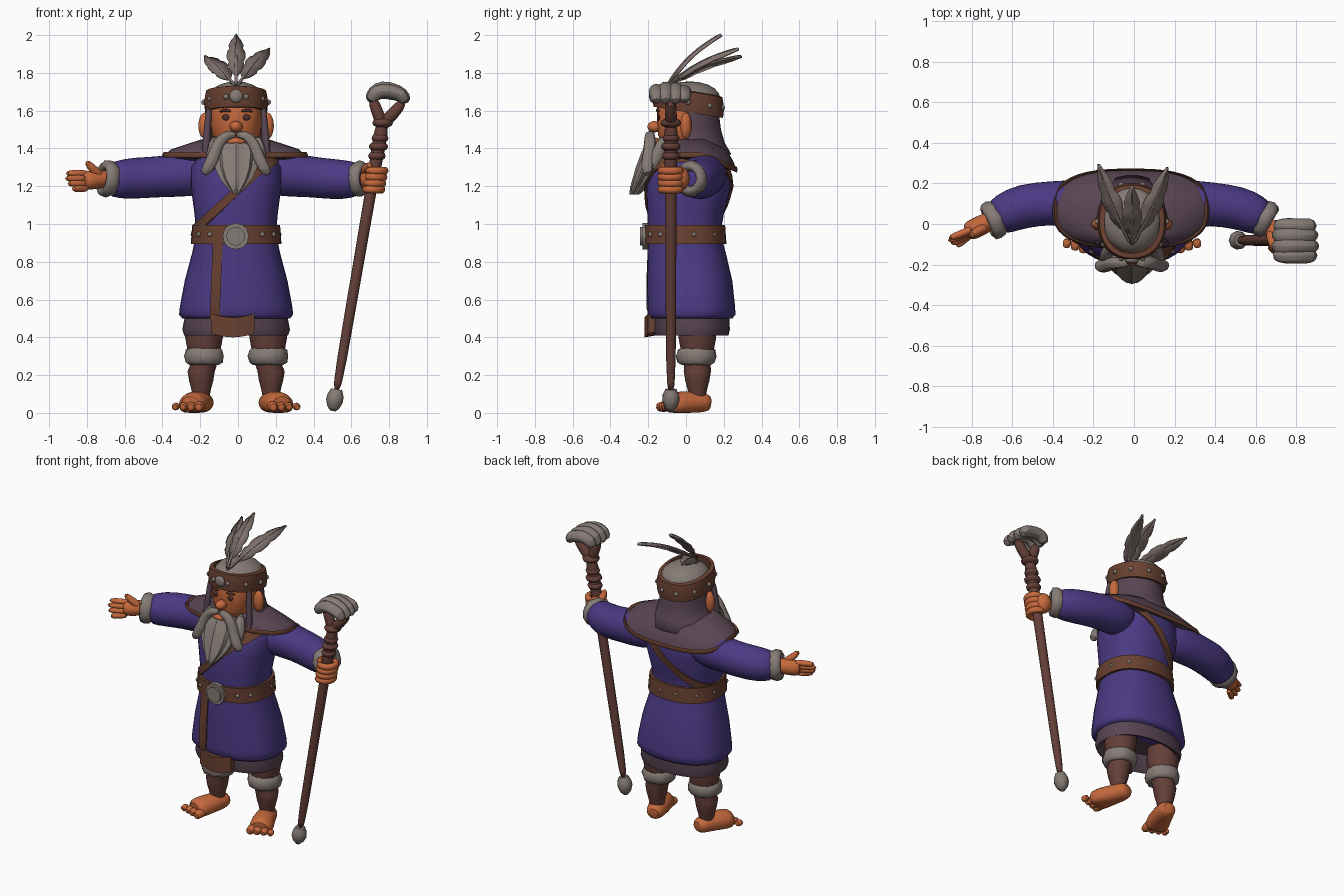
import bpy, bmesh, math, random
from mathutils import Vector

random.seed(4)
if "Cube" in bpy.data.objects:
    bpy.data.objects.remove(bpy.data.objects["Cube"], do_unlink=True)
CX = -0.01  # body centre line


def material(name, r, g, b):
    m = bpy.data.materials.new(name)
    m.use_nodes = True
    m.diffuse_color = (r, g, b, 1)
    node = next(n for n in m.node_tree.nodes if n.type == "BSDF_PRINCIPLED")
    node.inputs["Base Color"].default_value = (r, g, b, 1)
    node.inputs["Roughness"].default_value = 0.8
    return m


PURPLE = material("purple cloth", 0.07, 0.042, 0.23)
PLUM = material("plum cloth", 0.1, 0.06, 0.085)
LEATHER = material("brown leather", 0.14, 0.052, 0.03)
WOOD = material("dark red wood", 0.13, 0.05, 0.04)
SKIN = material("orange skin", 0.56, 0.14, 0.045)
GREY = material("warm grey", 0.24, 0.2, 0.18)
FEATHER = material("feather grey", 0.22, 0.17, 0.155)
DARK = material("dark eye brown", 0.08, 0.03, 0.025)


def finish(ob, name, mat, angle=50, sub=0):
    ob.name = name
    ob.data.materials.append(mat)
    if sub:
        ob.modifiers.new("Subdivision", "SUBSURF").levels = sub
        ob.modifiers[-1].render_levels = sub
    bpy.ops.object.select_all(action="DESELECT")
    ob.select_set(True)
    bpy.context.view_layer.objects.active = ob
    if angle:
        bpy.ops.object.shade_smooth_by_angle(angle=math.radians(angle))
    return ob


def loft(name, rings, mat, close=False, cap=True, around=True, angle=50, sub=0):
    """Skin a row of equal cross-sections."""
    bm = bmesh.new()
    rows = [[bm.verts.new(p) for p in ring] for ring in rings]
    pairs = list(zip(rows, rows[1:])) + ([(rows[-1], rows[0])] if close else [])
    n = len(rows[0])
    for a, b in pairs:
        for i in range(n if around else n - 1):
            j = (i + 1) % n
            bm.faces.new((a[i], a[j], b[j], b[i]))
    if cap and around and not close:
        bm.faces.new(rows[0])
        bm.faces.new(rows[-1])
    bmesh.ops.recalc_face_normals(bm, faces=bm.faces)
    mesh = bpy.data.meshes.new(name)
    bm.to_mesh(mesh)
    bm.free()
    ob = bpy.data.objects.new(name, mesh)
    bpy.context.collection.objects.link(ob)
    return finish(ob, name, mat, angle, sub)


def tube(name, pts, radii, mat, n=12, flat=1, jitter=0, floor=False, angle=60, sub=1):
    pts = [Vector(p) for p in pts]
    span = pts[-1] - pts[0]
    ref = Vector((0, 1, 0)) if abs(span.z) > 0.7 * span.length else Vector((0, 0, 1))
    rings = []
    for i, p in enumerate(pts):
        t = (pts[min(i + 1, len(pts) - 1)] - pts[max(i - 1, 0)]).normalized()
        u = t.cross(ref).normalized()
        v = u.cross(t)
        ring = []
        for k in range(n):
            a = math.tau * k / n
            r = radii[i] * (1 + random.uniform(-jitter, jitter))
            q = p + u * r * math.cos(a) + v * r * flat * math.sin(a)
            if floor:
                q.z = max(q.z, 0)
            ring.append(q)
        rings.append(ring)
    return loft(name, rings, mat, angle=angle, sub=sub)


def ball(name, loc, scale, mat, seg=20):
    bpy.ops.mesh.primitive_uv_sphere_add(segments=seg, ring_count=seg // 2, location=loc)
    bpy.context.object.scale = scale
    return finish(bpy.context.object, name, mat, 60)


def ring_band(name, loc, axis, major, minor, mat, stretch=1.4):
    rot = Vector(axis).to_track_quat("Z", "Y").to_euler()
    bpy.ops.mesh.primitive_torus_add(location=loc, rotation=rot, major_radius=major,
                                     minor_radius=minor, major_segments=24, minor_segments=8)
    ob = bpy.context.object
    ob.scale = (1, 1, stretch)
    for v in ob.data.vertices:
        v.co *= random.uniform(0.96, 1.04)
    return finish(ob, name, mat, 70)


def oval(z, rx, front, back, p=2.3, n=32, cx=CX):
    cy, ry = (front + back) / 2, (back - front) / 2
    def bend(c):
        return math.copysign(abs(c) ** (2 / p), c)
    return [Vector((cx + rx * bend(math.cos(math.tau * k / n)),
                    cy + ry * bend(math.sin(math.tau * k / n)), z)) for k in range(n)]


# Robe: rows of height, half width, front y, back y
ROBE = [(.5, .285, -.19, .245), (.52, .302, -.205, .262), (.56, .298, -.205, .26),
        (.7, .272, -.207, .245), (.85, .232, -.203, .21), (.95, .212, -.2, .182),
        (1.05, .22, -.205, .2), (1.2, .24, -.21, .24), (1.3, .24, -.19, .235),
        (1.38, .18, -.14, .2), (1.43, .1, -.08, .14)]


def robe_size(z):
    for a, b in zip(ROBE, ROBE[1:]):
        if z <= b[0]:
            f = max(0, (z - a[0]) / (b[0] - a[0]))
            return [a[i] + f * (b[i] - a[i]) for i in (1, 2, 3)]
    return ROBE[-1][1:]


def wrap(name, height_at, half, thick, mat):
    """Band that follows the robe surface at a height depending on x."""
    rings = []
    for k in range(32):
        z = 1.1
        for _ in range(12):
            z = 0.5 * z + 0.5 * height_at(oval(z, *robe_size(z))[k].x)
        ring = []
        for dz, grow in ((half, 0), (half, thick), (-half, thick), (-half, 0)):
            rx, f, b = robe_size(z + dz)
            ring.append(oval(z + dz, rx + grow, f - grow, b + grow)[k])
        rings.append(ring)
    return loft(name, rings, mat, close=True, angle=40)


loft("robe", [oval(*row) for row in ROBE], PURPLE, angle=60)
loft("under_skirt", [oval(.5, .2, -.1, .16), oval(.42, .25, -.15, .2), oval(.41, .275, -.165, .225),
                     oval(.44, .285, -.175, .232), oval(.52, .27, -.17, .23)], PLUM)
wrap("belt", lambda x: .945, .05, .017, LEATHER)
wrap("shoulder_strap", lambda x: 1.0 + .95 * (x + .19), .028, .012, LEATHER)
for k in (1, 4, 7, 9, 12, 15, 19, 21, 27, 29):
    rx, f, b = robe_size(.945)
    ball("belt_stud", oval(.945, rx + .018, f - .018, b + .018)[k], (.014, .014, .014), GREY, 8)
for r, y in ((.07, -.215), (.05, -.228)):
    bpy.ops.mesh.primitive_cylinder_add(vertices=12, radius=r, depth=.03, location=(-.012, y, .935),
                                        rotation=(math.pi / 2, 0, 0))
    finish(bpy.context.object, "buckle", GREY, 30)


# Hanging strap and the flap at its foot
def front_y(z, x):
    rx, f, b = robe_size(z)
    return (f + b) / 2 - (b - f) / 2 * (1 - (abs(x - CX) / rx) ** 2.3) ** (1 / 2.3)


rings = []
for i in range(9):
    z = .9 - .05 * i
    x = -.108 - .002 * i
    y = front_y(z, x)
    rings.append([(x + dx, y + dy, z) for dx, dy in ((-.026, 0), (-.026, -.014), (.026, -.014), (.026, 0))])
loft("hanging_strap", rings, LEATHER, angle=30)
rings = []
for i in range(9):
    t = i / 8
    x = -.142 + .23 * t
    bow = .02 * math.sin(math.pi * t)
    rings.append([(x, -.16, .43 - bow), (x, -.2 - bow, .42 - bow), (x, -.2 - bow, .525 - bow),
                  (x, -.16, .53 - bow)])
loft("strap_flap", rings, LEATHER, angle=40)

# Mantle with trim, and hood
def mantle_ring(rx, front, back, lift):
    ring = oval(0, rx, front, back, 2.7, 40, CX - .005)
    for p in ring:
        p.z = 1.365 + lift - .45 * max(0, p.y - .09)
    return ring


edge = mantle_ring(.37, -.115, .265, 0)
loft("mantle", [mantle_ring(.3, -.07, .22, -.02), edge, mantle_ring(.34, -.11, .255, .03),
                mantle_ring(.25, -.1, .235, .06), mantle_ring(.17, -.09, .21, .085)], PLUM, angle=70)
loft("mantle_trim", [[p + Vector((p.x * c, (p.y - .08) * c, s)) for c, s in
                      ((.02, -.014), (.045, 0), (.02, .016), (-.03, 0))] for p in edge],
     LEATHER, close=True, angle=80)
hood = []
for z, rx, back in ((1.66, .158, .18), (1.58, .158, .175), (1.5, .162, .185), (1.43, .18, .205), (1.37, .24, .24)):
    hood.append([(CX + rx * math.cos(a), .01 + (back - .01) * math.sin(a), z)
                 for a in [math.pi * k / 20 for k in range(21)]])
ob = loft("hood", hood, PLUM, around=False, angle=70)
ob.modifiers.new("Thickness", "SOLIDIFY").thickness = .015

# Head, headband and face
loft("head", [oval(1.41, .09, -.12, .1), oval(1.47, .128, -.148, .14), oval(1.55, .136, -.153, .15),
              oval(1.63, .14, -.153, .155), oval(1.7, .12, -.12, .13)], SKIN, angle=70)
ball("hair_cap", (CX, .02, 1.665), (.148, .162, .09), GREY)
band = []
for p in oval(0, 1, -1, 1, 2.2, 36, 0):
    ring = []
    for dz, g in ((-.055, -.01), (-.055, .008), (0, .014), (.055, .004), (.06, -.02)):
        x, y = p.x * (.156 + g), .012 + p.y * (.176 + g)
        ring.append((CX + x, y, 1.648 - .16 * y + dz))
    band.append(ring)
loft("headband", band, LEATHER, close=True, angle=40)
for a in range(0, 360, 36):
    c, s = math.cos(math.radians(a)), math.sin(math.radians(a))
    ball("headband_stud", (CX + .17 * c, .012 + .19 * s, 1.645 - .03 * s), (.015, .015, .015), GREY, 8)
ball("headband_medallion", (CX, -.178, 1.678), (.036, .018, .036), GREY, 12)
ball("nose", (CX, -.165, 1.515), (.034, .04, .03), SKIN)
ball("lower_lip", (CX, -.17, 1.437), (.055, .035, .022), SKIN)
for s in (-1, 1):
    ball("ear", (CX + s * .165, .0, 1.52), (.035, .03, .07), SKIN)
    ball("eye", (CX + s * .054, -.145, 1.565), (.021, .009, .017), DARK, 12)
    tube("eyebrow", [(CX + s * .025, -.15, 1.595), (CX + s * .055, -.153, 1.606), (CX + s * .09, -.143, 1.594)],
         [.008, .011, .007], DARK, 8)
    tube("hood_strand", [(CX + s * .142, -.07, 1.64), (CX + s * .152, -.085, 1.5), (CX + s * .165, -.1, 1.34)],
         [.018, .02, .028], PLUM, 8)
    # Moustache half and the curled lock beside the beard
    tube("moustache", [(CX - s * .005, -.18, 1.472), (CX + s * .05, -.195, 1.475), (CX + s * .095, -.19, 1.43),
                       (CX + s * .115, -.2, 1.36), (CX + s * .15, -.21, 1.29), (CX + s * .175, -.2, 1.26)],
         [.018, .03, .034, .036, .036, .02], GREY, 8, jitter=.1, angle=35)
    tube("side_whisker", [(CX + s * .11, -.11, 1.47), (CX + s * .125, -.15, 1.38), (CX + s * .135, -.185, 1.27)],
         [.022, .045, .028], GREY, 7, jitter=.1, angle=30)

# Ridged, pointed beard
rings = []
for z, w, f, b in ((1.43, .1, -.2, -.1), (1.38, .125, -.232, -.1), (1.3, .112, -.262, -.13),
                   (1.24, .085, -.28, -.17), (1.19, .045, -.295, -.21), (1.155, .012, -.297, -.25)):
    ring = oval(z, w, f, b, 2, 20)
    mid = sum(ring, Vector()) / 20
    rings.append([mid + (p - mid) * (1.06 if k % 2 else .9) for k, p in enumerate(ring)])
loft("beard", rings, GREY, angle=25)

# Three feathers fanned out from the headband
def feather(tip, width):
    base, tip = Vector((CX, -.1, 1.715)), Vector(tip)
    d = tip - base
    side = d.cross(Vector((0, -1, .7))).normalized()
    up = side.cross(d).normalized()
    if up.z < 0:
        up = -up
    rows = []
    for i in range(17):
        t = i / 16
        w = .006 if t < .2 else width * math.sin(math.pi * ((t - .2) / .82) ** .75) ** .7
        w *= .8 if i % 4 == 3 else 1
        p = base + d * t + up * .03 * math.sin(math.pi * t)
        rows.append([p - side * w, p + up * .012, p + side * w])
    ob = loft("feather", rows, FEATHER, around=False, angle=30)
    ob.modifiers.new("Thickness", "SOLIDIFY").thickness = .01
    tube("feather_quill", [r[1] for r in rows[::4]], [.011, .01, .008, .006, .004], FEATHER, 6)


for tip in ((CX, .19, 2.0), (-.175, .295, 1.885), (.165, .28, 1.925)):
    feather(tip, .05)

# Sleeves and fur cuffs
tube("right_sleeve", [(-.12, .08, 1.27), (-.26, .1, 1.265), (-.4, .105, 1.25), (-.55, .09, 1.243),
                      (-.64, .05, 1.235), (-.69, .02, 1.23)], [.1, .125, .108, .113, .102, .085], PURPLE, 16)
tube("left_sleeve", [(.1, .08, 1.27), (.24, .1, 1.265), (.38, .1, 1.25), (.52, .08, 1.235),
                     (.6, .045, 1.235), (.65, .015, 1.235)], [.1, .125, .108, .11, .1, .085], PURPLE, 16)
ring_band("right_cuff", (-.69, .02, 1.24), (-.9, -.4, .1), .07, .028, GREY)
ring_band("left_cuff", (.645, .025, 1.24), (.85, -.5, 0), .067, .027, GREY)

# Open right hand
tube("right_palm", [(-.67, .03, 1.24), (-.73, .005, 1.238), (-.79, -.025, 1.23), (-.83, -.045, 1.228)],
     [.05, .05, .055, .045], SKIN, 10)
for i, x in enumerate((-.915, -.92, -.905, -.875)):
    z = 1.268 - .027 * i
    tube("right_finger", [(-.79, -.02 - .008 * i, z), (-.85, -.05 - .012 * i, z), (x, -.07 - .014 * i, z)],
         [.02, .021, .017], SKIN, 8)
tube("right_thumb", [(-.72, -.01, 1.25), (-.77, -.035, 1.29), (-.805, -.06, 1.335)], [.03, .025, .018], SKIN, 8)

# Staff
def staff(z):
    return (.51 + .172 * (z - .05), -.08, z)


tube("staff_shaft", [staff(z) for z in (.06, .5, 1.0, 1.3, 1.4, 1.56)], [.027, .029, .031, .033, .04, .04], WOOD, 10)
tube("staff_tip", [staff(z) for z in (.01, .03, .065, .095, .125)], [.015, .034, .047, .044, .03], GREY, 9, sub=0)
for z, r in ((1.36, .047), (1.41, .052), (1.455, .045), (1.535, .055)):
    ball("staff_knot", staff(z), (r, r, .028), WOOD, 12)
tube("staff_prong", [(.765, -.08, 1.52), (.735, -.08, 1.6), (.71, -.08, 1.67)], [.038, .033, .03], WOOD, 9)
tube("staff_prong", [(.765, -.08, 1.53), (.82, -.08, 1.58), (.88, -.08, 1.655)], [.038, .034, .03], WOOD, 9)
for i, y in enumerate((-.155, -.108, -.055, -.01)):
    d = (.0, .012, .008, -.006)[i]
    tube("staff_stone", [(.7 - d, y, 1.645), (.715, y, 1.69 + d), (.765, y, 1.71 + d), (.82, y, 1.7 + d),
                         (.87, y, 1.685), (.89 + d, y, 1.64)], [.026, .042, .045, .042, .043, .026],
         GREY, 8, jitter=.1, angle=35)

# Left hand closed around the staff
ball("left_palm", (.7, -.035, 1.24), (.055, .055, .066), SKIN)
for i in range(4):
    z = 1.183 + .033 * i
    x = staff(z)[0]
    tube("left_finger", [(x - .01, -.025, z), (x + .045, -.03, z), (x + .065, -.085, z), (x + .035, -.135, z),
                         (x - .025, -.135, z), (x - .04, -.1, z)], [.02, .023, .023, .023, .022, .016], SKIN, 8)
tube("left_thumb", [(.67, -.03, 1.27), (.68, -.09, 1.3), (.7, -.135, 1.315)], [.03, .025, .018], SKIN, 8)

# Legs, fur bands and feet
for s in (-1, 1):
    x = CX + s * .17
    legs = ((.09, .045), (.13, .053), (.17, .064), (.22, .072), (.26, .07), (.32, .085), (.4, .1), (.48, .1))
    loft("leg", [oval(z, r, .06 - r, .06 + r, 2, 16, x + s * (.015 if z < .25 else 0)) for z, r in legs],
         WOOD, angle=70)
    ring_band("leg_fur", (x, .055, .3), (0, 0, 1), .078, .029, GREY, 1.6)
    tube("foot", [(x - s * .005, .135, .05), (x, .1, .055), (x + s * .025, .02, .055), (x + s * .06, -.06, .045),
                  (x + s * .075, -.11, .035)], [.04, .06, .068, .078, .07], SKIN, 14, flat=.9, floor=True)
    for i in range(4):
        tx = x + s * (.018 + .042 * i)
        r = .032 - .003 * i
        tube("toe", [(tx, -.07, .035), (tx + s * .008, -.125 + .008 * i, .034), (tx + s * .01, -.16 + .014 * i, .028)],
             [r, r, r * .75], SKIN, 8, floor=True)
